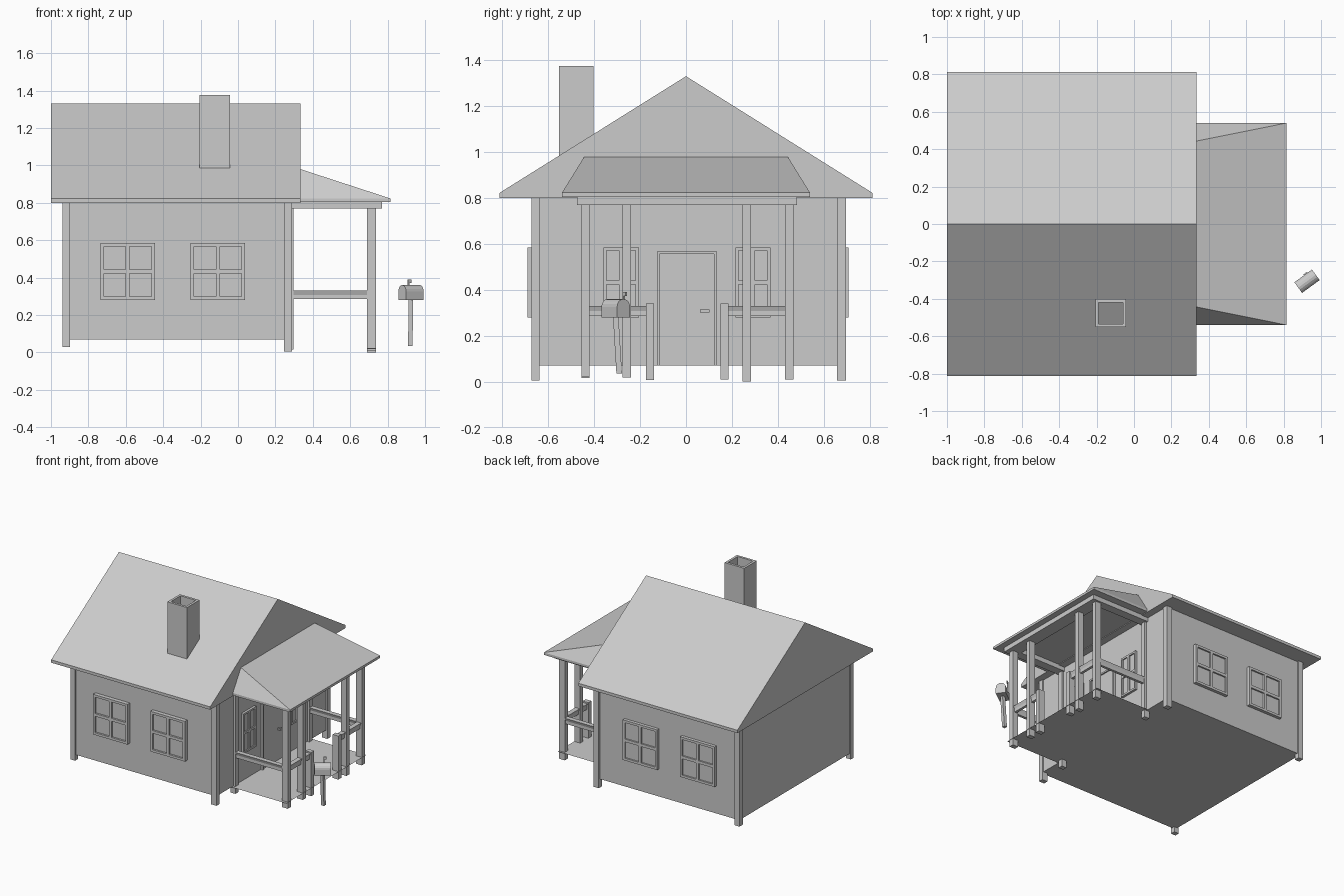
import bpy, bmesh, math
from mathutils import Vector, Matrix

if "Cube" in bpy.data.objects:
    bpy.data.objects.remove(bpy.data.objects["Cube"])


def finish(name, bm):
    bmesh.ops.recalc_face_normals(bm, faces=bm.faces[:])
    me = bpy.data.meshes.new(name)
    bm.to_mesh(me)
    bm.free()
    ob = bpy.data.objects.new(name, me)
    bpy.context.collection.objects.link(ob)
    return ob


def boxes(name, spans):
    """One object from boxes given as (x0, x1, y0, y1, z0, z1)."""
    bm = bmesh.new()
    for x0, x1, y0, y1, z0, z1 in spans:
        c = Vector((x0 + x1, y0 + y1, z0 + z1)) / 2
        size = (abs(x1 - x0), abs(y1 - y0), abs(z1 - z0), 1)
        bmesh.ops.create_cube(bm, size=1, matrix=Matrix.Translation(c) @ Matrix.Diagonal(size))
    return finish(name, bm)


def prism(name, ring_a, ring_b):
    """Solid between two matching rings of points."""
    bm = bmesh.new()
    a = [bm.verts.new(p) for p in ring_a]
    b = [bm.verts.new(p) for p in ring_b]
    n = len(a)
    bm.faces.new(a)
    bm.faces.new(b[::-1])
    for i in range(n):
        bm.faces.new((a[i], a[(i + 1) % n], b[(i + 1) % n], b[i]))
    return finish(name, bm)


def window(name, axis, u0, u1, wall, out, bar):
    """Four-pane window; axis is the direction it runs, out its front depth."""
    z0, z1, m, glass = 0.28, 0.585, bar * 0.6, wall + (out - wall) * 0.6
    uc, zc = (u0 + u1) / 2, (z0 + z1) / 2
    parts = [(u0, u0 + bar, out, z0, z1), (u1 - bar, u1, out, z0, z1),
             (u0 + bar, u1 - bar, out, z0, z0 + bar), (u0 + bar, u1 - bar, out, z1 - bar, z1),
             (uc - m, uc + m, out, z0 + bar, z1 - bar),
             (u0 + bar, uc - m, out, zc - m, zc + m), (uc + m, u1 - bar, out, zc - m, zc + m),
             (u0 + bar, u1 - bar, glass, z0 + bar, z1 - bar)]
    if axis == 'x':
        boxes(name, [(a, b, wall, d, c, e) for a, b, d, c, e in parts])
    else:
        boxes(name, [(wall, d, a, b, c, e) for a, b, d, c, e in parts])


# House walls and corner posts
boxes("house_body", [(-0.925, 0.28, -0.66, 0.683, 0.07, 0.805)])
for x0, x1, z in ((-0.937, -0.897, 0.03), (0.245, 0.29, 0.005)):
    for side, y0, y1 in (("front", -0.672, -0.637), ("back", 0.657, 0.697)):
        end = "left" if x0 < 0 else "right"
        boxes(f"corner_post_{side}_{end}", [(x0, x1, y0, y1, z, 0.805)])

# Main gable roof
prof = [(-0.812, 0.80), (0.812, 0.80), (0.812, 0.822), (0, 1.33), (-0.812, 0.822)]
prism("main_roof", [(-1.0, y, z) for y, z in prof], [(0.335, y, z) for y, z in prof])

# Hollow chimney
cx0, cx1, cy0, cy1, cz0, cz1, t = -0.207, -0.042, -0.552, -0.402, 0.98, 1.375, 0.018
boxes("chimney", [(cx0, cx1, cy0, cy0 + t, cz0, cz1), (cx0, cx1, cy1 - t, cy1, cz0, cz1),
                  (cx0, cx0 + t, cy0 + t, cy1 - t, cz0, cz1),
                  (cx1 - t, cx1, cy0 + t, cy1 - t, cz0, cz1)])

# Porch roof: thin eave slab with a hipped lean-to on top
prism("porch_eave",
      [(0.28, -0.54, 0.805), (0.815, -0.54, 0.805), (0.815, 0.54, 0.805), (0.28, 0.54, 0.805)],
      [(0.28, -0.54, 0.823), (0.815, -0.54, 0.823), (0.815, 0.54, 0.823), (0.28, 0.54, 0.823)])
bm = bmesh.new()
a, b, c, d, e, f = [bm.verts.new(p) for p in (
    (0.333, -0.54, 0.823), (0.815, -0.54, 0.823), (0.815, 0.54, 0.823),
    (0.333, 0.54, 0.823), (0.333, 0.443, 0.98), (0.333, -0.443, 0.98))]
for q in ((a, b, c, d), (b, c, e, f), (a, b, f), (c, d, e), (a, f, e, d)):
    bm.faces.new(q)
finish("porch_roof", bm)

# Porch beam frame
boxes("porch_beam", [(0.67, 0.77, -0.475, 0.483, 0.77, 0.806),
                     (0.28, 0.67, -0.475, -0.41, 0.77, 0.806),
                     (0.28, 0.67, 0.418, 0.483, 0.77, 0.806)])

# Porch floor sheet
bm = bmesh.new()
bm.faces.new([bm.verts.new(p) for p in ((0.28, -0.478, 0.07), (0.74, -0.478, 0.07),
                                        (0.74, 0.483, 0.07), (0.28, 0.483, 0.07))])
finish("porch_floor", bm)

# Porch posts
for i, (y, top, foot) in enumerate(((-0.438, 0.775, 0.02), (-0.258, 0.775, 0.018),
                                    (-0.157, 0.34, 0.008), (0.168, 0.34, 0.01),
                                    (0.265, 0.775, 0.0), (0.45, 0.775, 0.01))):
    boxes(f"porch_post_{i + 1}", [(0.69, 0.737, y - 0.018, y + 0.018, foot, top)])
for side, y in (("front", -0.438), ("back", 0.45)):
    boxes(f"porch_wall_post_{side}", [(0.255, 0.297, y - 0.018, y + 0.018, 0.015, 0.775)])

# Handrails: narrow rail flaring to a wider top
rail = [(-0.01, 0.285), (0.01, 0.285), (0.01, 0.308), (0.018, 0.33), (-0.018, 0.33), (-0.01, 0.308)]
for side, y in (("front", -0.438), ("back", 0.45)):
    prism(f"side_rail_{side}", [(0.28, y + w, z) for w, z in rail], [(0.70, y + w, z) for w, z in rail])
for side, y0, y1 in (("front", -0.43, -0.165), ("back", 0.175, 0.44)):
    prism(f"entry_rail_{side}", [(0.713 + w, y0, z) for w, z in rail], [(0.713 + w, y1, z) for w, z in rail])

# Windows
for i, u in enumerate((-0.735, -0.253)):
    window(f"front_window_{i + 1}", 'x', u, u + 0.29, -0.655, -0.69, 0.018)
    window(f"back_window_{i + 1}", 'x', u, u + 0.29, 0.678, 0.707, 0.018)
for i, (u0, u1) in enumerate(((-0.36, -0.205), (0.215, 0.367))):
    window(f"porch_window_{i + 1}", 'y', u0, u1, 0.275, 0.298, 0.014)

# Door, frame and handle
boxes("door_frame", [(0.275, 0.297, -0.127, -0.115, 0.07, 0.567),
                     (0.275, 0.297, 0.123, 0.135, 0.07, 0.567),
                     (0.275, 0.297, -0.115, 0.123, 0.555, 0.567)])
boxes("door", [(0.275, 0.288, -0.115, 0.123, 0.07, 0.555)])
boxes("door_handle", [(0.288, 0.312, 0.062, 0.072, 0.302, 0.314),
                      (0.305, 0.315, 0.062, 0.102, 0.302, 0.314)])

# Mailbox: arched box turned on its leaning post
turn = Matrix.Translation((0.925, -0.306, 0)) @ Matrix.Rotation(math.radians(36), 4, 'Z')
arch = [(-0.035, 0.28), (0.035, 0.28)] + [
    (0.035 * math.cos(k * math.pi / 8), 0.325 + 0.035 * math.sin(k * math.pi / 8)) for k in range(9)]
prism("mailbox", [(-0.058, y, z) for y, z in arch],
      [(0.058, y, z) for y, z in arch]).matrix_world = turn
boxes("mailbox_flag", [(0.005, 0.013, 0.033, 0.041, 0.31, 0.39),
                       (0.005, 0.028, 0.033, 0.041, 0.372, 0.39)]).matrix_world = turn
sq = [(-0.012, -0.012), (0.012, -0.012), (0.012, 0.012), (-0.012, 0.012)]
prism("mailbox_post", [(0.921 + x, -0.291 + y, 0.035) for x, y in sq],
      [(0.925 + x, -0.306 + y, 0.285) for x, y in sq])
